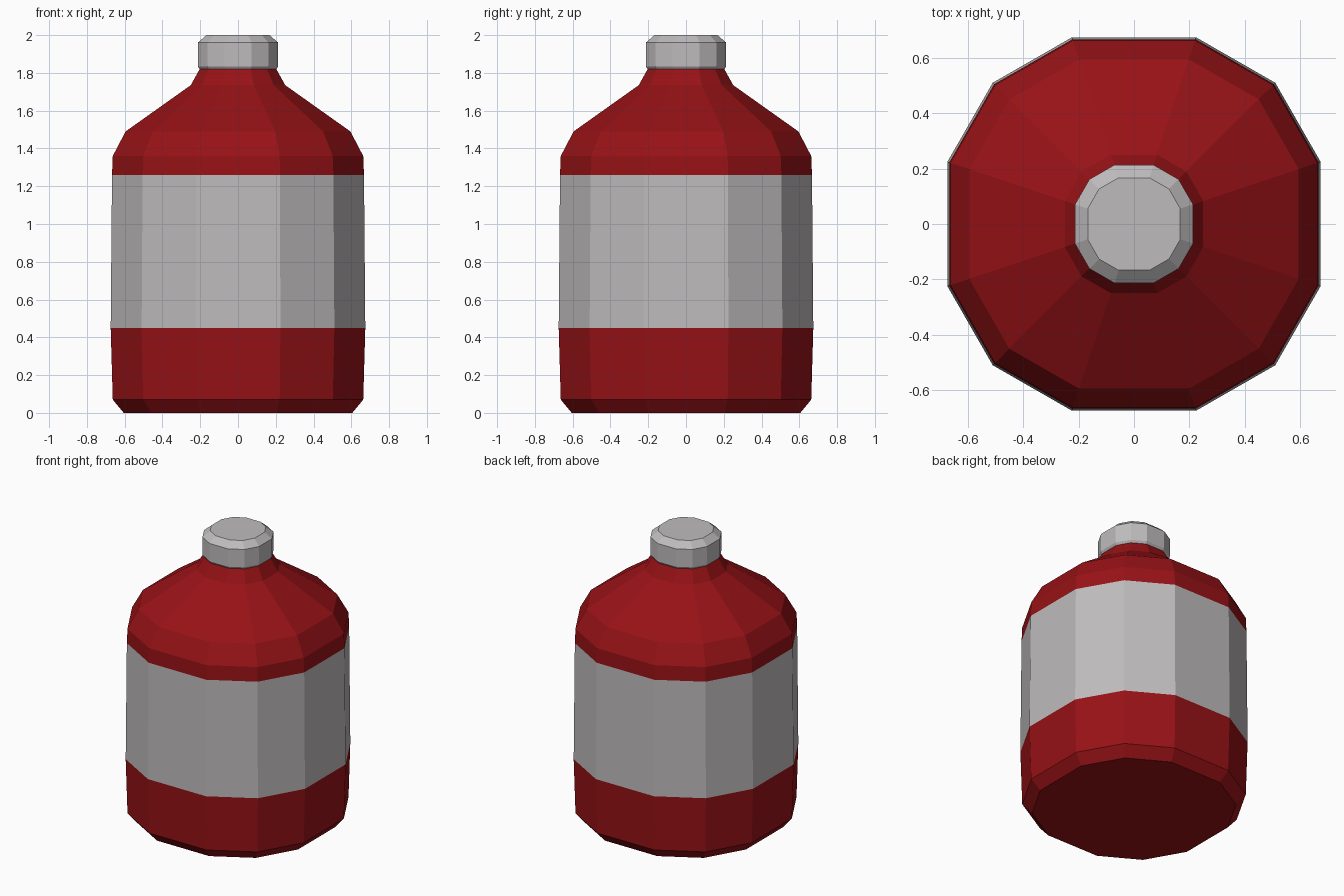
import bpy, bmesh

if "Cube" in bpy.data.objects:
    bpy.data.objects.remove(bpy.data.objects["Cube"])

def material(name, color):
    m = bpy.data.materials.new(name)
    m.diffuse_color = (*color, 1)
    m.use_nodes = True
    m.node_tree.nodes["Principled BSDF"].inputs["Base Color"].default_value = m.diffuse_color
    return m

red = material("deep red", (0.31, 0.006, 0.008))
grey = material("label grey", (0.52, 0.50, 0.51))

# Twelve-sided cross-section (rounded square) with half-width 1
quarter = [(1.0, -0.333), (1.0, 0.333), (0.757, 0.757)]
section = []
for k in range(4):
    for x, y in quarter:
        for _ in range(k):
            x, y = -y, x
        section.append((x, y))

def lathe(name, profile, mats, pick=lambda z: 0):
    """Stack scaled cross-sections; pick chooses the material by face height."""
    bm = bmesh.new()
    rings = [[bm.verts.new((x * r, y * r, z)) for x, y in section] for r, z in profile]
    n = len(section)
    for a, b in zip(rings, rings[1:]):
        for i in range(n):
            j = (i + 1) % n
            bm.faces.new((a[i], a[j], b[j], b[i]))
    bm.faces.new(rings[0][::-1])
    bm.faces.new(rings[-1])
    for f in bm.faces:
        f.material_index = pick(f.calc_center_median().z)
    bmesh.ops.recalc_face_normals(bm, faces=bm.faces)
    mesh = bpy.data.meshes.new(name)
    bm.to_mesh(mesh)
    bm.free()
    for m in mats:
        mesh.materials.append(m)
    ob = bpy.data.objects.new(name, mesh)
    bpy.context.collection.objects.link(ob)

# Bottle body with a label band between z 0.45 and 1.26
lathe("bottle_body",
      [(0.605, 0), (0.663, 0.07), (0.674, 0.45), (0.667, 1.26), (0.663, 1.36),
       (0.595, 1.49), (0.25, 1.735), (0.20, 1.825)],
      [red, grey], lambda z: 1 if 0.5 < z < 1.2 else 0)

# Screw cap
lathe("cap", [(0.203, 1.82), (0.213, 1.835), (0.213, 1.96), (0.167, 2.0)], [grey])
